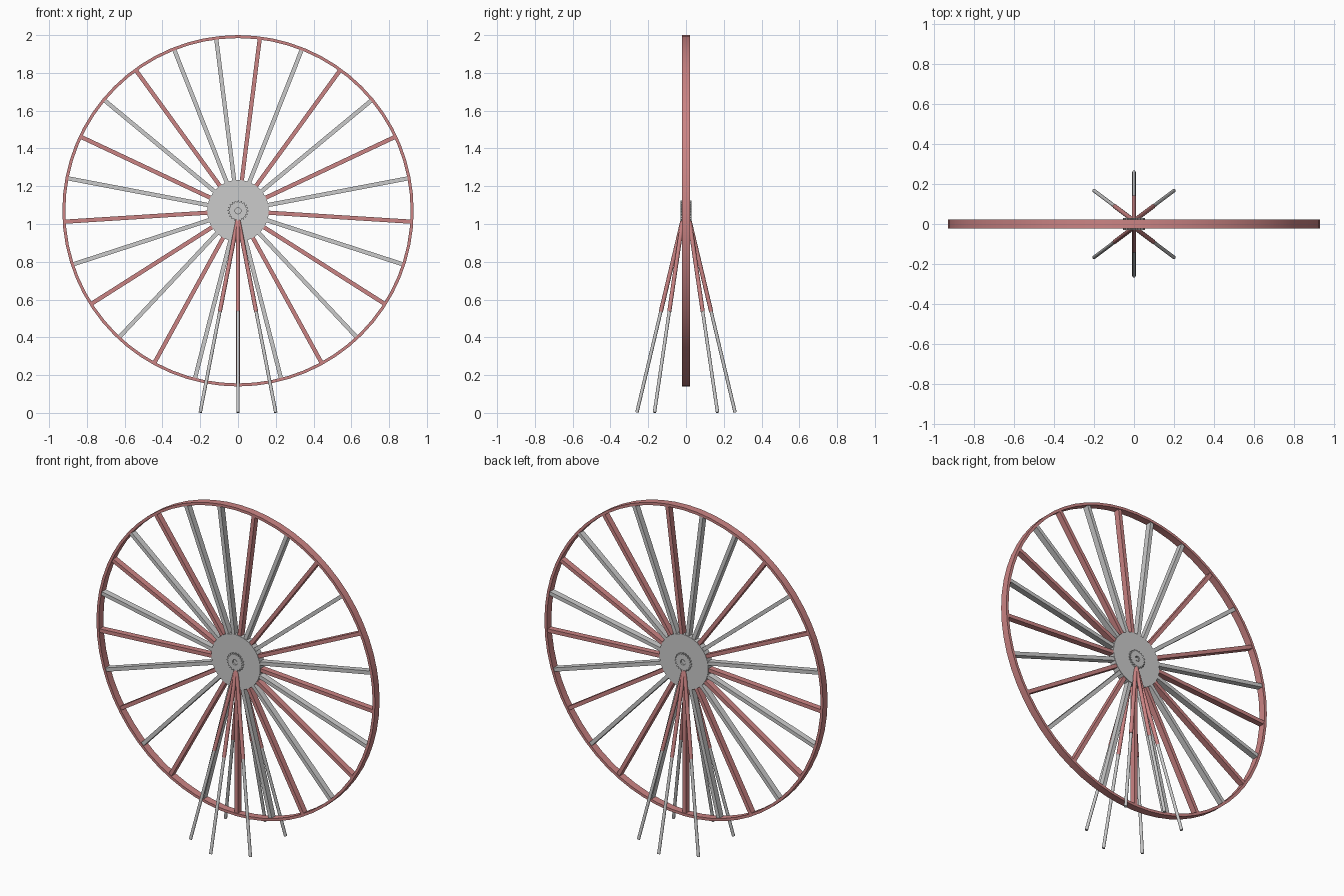
import bpy, bmesh, math
from mathutils import Vector, Matrix

if "Cube" in bpy.data.objects:
    bpy.data.objects.remove(bpy.data.objects["Cube"])

CZ = 1.07          # wheel centre height
R = 0.93           # wheel outer radius
red = bpy.data.materials.new("faded_red")
red.diffuse_color = (0.60, 0.23, 0.23, 1)
red.use_nodes = True
red.node_tree.nodes["Principled BSDF"].inputs["Base Color"].default_value = red.diffuse_color


def make(name, bm, mat=None, smooth=False):
    bmesh.ops.recalc_face_normals(bm, faces=bm.faces)
    me = bpy.data.meshes.new(name)
    bm.to_mesh(me)
    bm.free()
    ob = bpy.data.objects.new(name, me)
    bpy.context.collection.objects.link(ob)
    if mat:
        me.materials.append(mat)
    if smooth:
        bpy.context.view_layer.objects.active = ob
        ob.select_set(True)
        bpy.ops.object.shade_smooth_by_angle(angle=math.radians(35))
        ob.select_set(False)
    return ob


def ring(name, outer, inner, half, mat=None, smooth=False):
    """Ring about the y axis; outer and inner are lists of radii per step."""
    bm = bmesh.new()
    n = len(outer)
    loops = []
    for radii, y in ((outer, -half), (outer, half), (inner, half), (inner, -half)):
        loops.append([bm.verts.new((r * math.sin(math.tau * i / n), y,
                                    CZ + r * math.cos(math.tau * i / n)))
                      for i, r in enumerate(radii)])
    for a, b in zip(loops, loops[1:] + loops[:1]):
        for i in range(n):
            j = (i + 1) % n
            bm.faces.new((a[i], a[j], b[j], b[i]))
    return make(name, bm, mat, smooth)


def rod(name, a, b, r, mat=None):
    a, b = Vector(a), Vector(b)
    d = b - a
    bm = bmesh.new()
    m = Matrix.Translation((a + b) / 2) @ d.to_track_quat('Z', 'Y').to_matrix().to_4x4()
    bmesh.ops.create_cone(bm, cap_ends=True, segments=16, radius1=r, radius2=r,
                          depth=d.length, matrix=m)
    return make(name, bm, mat, True)


# Rim
ring("wheel_rim", [R] * 64, [R - 0.016] * 64, 0.022, red, True)

# Hub disc, toothed cog and axle
rod("hub_disc", (0, -0.02, CZ), (0, 0.02, CZ), 0.05)
ring("hub_plate", [0.163] * 64, [0.045] * 64, 0.021, None, True)
teeth = [0.055, 0.055, 0.046, 0.046] * 20
ring("hub_cog", teeth, [0.016] * 80, 0.03)
rod("axle", (0, -0.026, CZ), (0, 0.026, CZ), 0.011)

# Spokes: 25 flat bars, alternating colours with one grey pair
for k in range(25):
    is_red = (k % 2 == 0) if k < 13 else (k % 2 == 1 and k > 13)
    bm = bmesh.new()
    r0, r1 = 0.14, R - 0.01
    m = (Matrix.Translation((0, 0, CZ))
         @ Matrix.Rotation(math.pi - math.tau * k / 25, 4, 'Y')
         @ Matrix.Translation((0, 0, (r0 + r1) / 2))
         @ Matrix.Diagonal((0.022, 0.036, r1 - r0, 1)))
    bmesh.ops.create_cube(bm, size=1, matrix=m)
    make("spoke_%02d" % k, bm, red if is_red else None)

# Stand: three telescopic legs on each side
for side in (-1, 1):
    for x, y in ((-0.2, 0.167), (0, 0.26), (0.2, 0.167)):
        top = Vector((0, side * 0.016, 1.03))
        foot = Vector((x, side * y, 0.002))
        mid = foot.lerp(top, 0.52)
        rod("upper_leg", mid, top, 0.011, red)
        rod("lower_leg", foot, mid.lerp(top, 0.05), 0.009)
